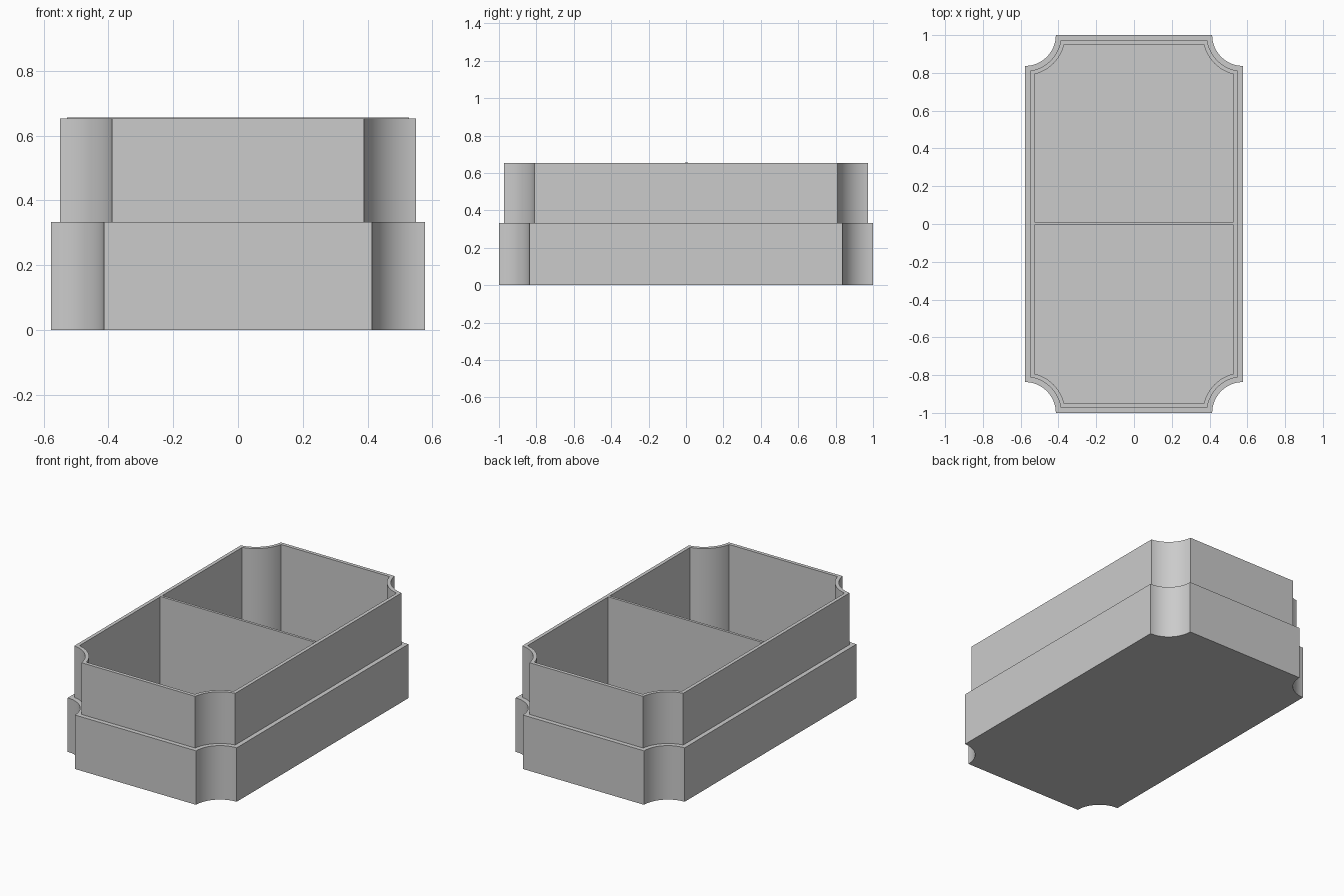
import bpy, bmesh, math

cube = bpy.data.objects.get("Cube")
if cube:
    bpy.data.objects.remove(cube, do_unlink=True)

HALF_X, HALF_Y, SCOOP = 0.577, 1.0, 0.163   # footprint and corner scoop radius
LEDGE, WALL = 0.028, 0.05                   # insets of upper wall and cavity
STEP_Z, TOP_Z, FLOOR_Z = 0.333, 0.652, 0.028
ARC_STEPS = 24

grey = bpy.data.materials.new("plain grey")
grey.use_nodes = True
grey.diffuse_color = (0.6, 0.6, 0.6, 1)
grey.node_tree.nodes["Principled BSDF"].inputs["Base Color"].default_value = (0.6, 0.6, 0.6, 1)


def outline(inset):
    """Rectangle with concave corners, counter-clockwise, inset evenly."""
    radius = SCOOP + inset
    lean = math.asin(inset / radius)
    start, end = 1.5 * math.pi - lean, math.pi + lean
    corner = []
    for i in range(ARC_STEPS + 1):
        a = start + (end - start) * i / ARC_STEPS
        corner.append((HALF_X + radius * math.cos(a), HALF_Y + radius * math.sin(a)))
    points = []
    for sx, sy in ((1, 1), (-1, 1), (-1, -1), (1, -1)):
        arc = corner if sx * sy > 0 else corner[::-1]
        points += [(x * sx, y * sy) for x, y in arc]
    return points


def finish(bm, name):
    bmesh.ops.recalc_face_normals(bm, faces=bm.faces[:])
    mesh = bpy.data.meshes.new(name)
    bm.to_mesh(mesh)
    bm.free()
    mesh.materials.append(grey)
    obj = bpy.data.objects.new(name, mesh)
    bpy.context.collection.objects.link(obj)
    return obj


# Stepped tray: outside, ledge, upper wall, rim, cavity and floor as one shell
bm = bmesh.new()
rings = []
for inset, z in ((0, 0), (0, STEP_Z), (LEDGE, STEP_Z),
                 (LEDGE, TOP_Z), (WALL, TOP_Z), (WALL, FLOOR_Z)):
    rings.append([bm.verts.new((x, y, z)) for x, y in outline(inset)])
for low, high in zip(rings, rings[1:]):
    for i in range(len(low)):
        j = (i + 1) % len(low)
        bm.faces.new((low[i], low[j], high[j], high[i]))
bm.faces.new(rings[0][::-1])
bm.faces.new(rings[-1])
tray = finish(bm, "tray")

bpy.ops.object.select_all(action="DESELECT")
tray.select_set(True)
bpy.context.view_layer.objects.active = tray
bpy.ops.object.shade_smooth_by_angle(angle=math.radians(30))

# Thin divider across the middle, standing just above the rim
bm = bmesh.new()
bmesh.ops.create_cube(bm, size=1)
height = TOP_Z + 0.003 - FLOOR_Z
bmesh.ops.scale(bm, verts=bm.verts[:], vec=(2 * (HALF_X - WALL), 0.016, height))
bmesh.ops.translate(bm, verts=bm.verts[:], vec=(0, 0.002, FLOOR_Z + height / 2))
finish(bm, "divider")
